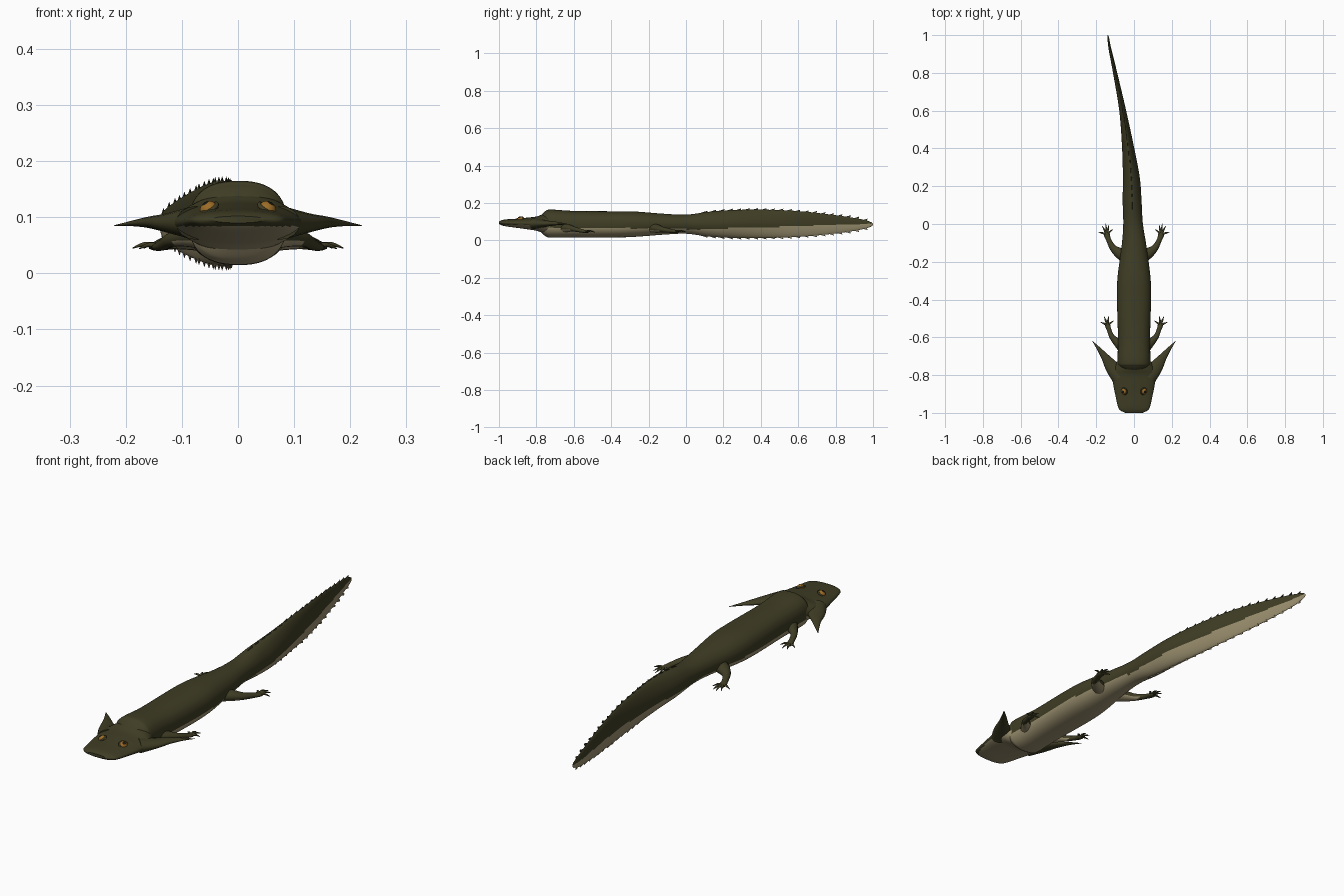
import bpy, bmesh, math
from mathutils import Vector

old = bpy.data.objects.get("Cube")
if old:
    bpy.data.objects.remove(old, do_unlink=True)


def material(name, r, g, b):
    m = bpy.data.materials.new(name)
    m.use_nodes = True
    m.diffuse_color = (r, g, b, 1)
    bsdf = m.node_tree.nodes["Principled BSDF"]
    bsdf.inputs["Base Color"].default_value = (r, g, b, 1)
    bsdf.inputs["Roughness"].default_value = 0.7
    return m


OLIVE = material("olive skin", 0.05, 0.047, 0.018)
CREAM = material("cream belly", 0.33, 0.28, 0.16)
AMBER = material("amber eye", 0.33, 0.15, 0.02)
BLACK = material("dark pupil", 0.01, 0.009, 0.006)


def finish(bm, name, mats, rule=None):
    """Turn a bmesh into a shaded object; rule(face) gives the material slot."""
    bmesh.ops.recalc_face_normals(bm, faces=bm.faces)
    bm.normal_update()
    if rule:
        for f in bm.faces:
            f.material_index = rule(f)
    me = bpy.data.meshes.new(name)
    bm.to_mesh(me)
    bm.free()
    for m in mats:
        me.materials.append(m)
    ob = bpy.data.objects.new(name, me)
    bpy.context.collection.objects.link(ob)
    bpy.ops.object.select_all(action="DESELECT")
    ob.select_set(True)
    bpy.context.view_layer.objects.active = ob
    bpy.ops.object.shade_smooth_by_angle(angle=math.radians(45))
    return ob


def spline(points, steps):
    """Catmull-Rom through rows of numbers."""
    rows = []
    pts = [points[0]] + list(points) + [points[-1]]
    for a, b, c, d in zip(pts, pts[1:], pts[2:], pts[3:]):
        for i in range(steps):
            t = i / steps
            rows.append([0.5 * (2 * q + (r - p) * t + (2 * p - 5 * q + 4 * r - s) * t * t
                                + (3 * q - p - 3 * r + s) * t ** 3)
                         for p, q, r, s in zip(a, b, c, d)])
    rows.append(list(points[-1]))
    return rows


def power(v, p):
    return math.copysign(abs(v) ** p, v)


def tube(bm, points, steps=5, segs=16):
    """Loft through (x, y, z, half width, half height, section exponent)."""
    rows = spline(points, steps)
    rings = []
    for i, (x, y, z, w, h, p) in enumerate(rows):
        a, b = rows[max(i - 1, 0)], rows[min(i + 1, len(rows) - 1)]
        tangent = (Vector(b[:3]) - Vector(a[:3])).normalized()
        side = tangent.cross(Vector((0, 0, 1))).normalized()
        up = side.cross(tangent)
        w, h = max(w, 0.0008), max(h, 0.0008)
        ring = []
        for k in range(segs):
            t = math.tau * k / segs
            ring.append(bm.verts.new(Vector((x, y, z)) + side * w * power(math.cos(t), p)
                                     + up * h * power(math.sin(t), p)))
        rings.append(ring)
    for r, s in zip(rings, rings[1:]):
        for k in range(segs):
            n = (k + 1) % segs
            bm.faces.new((r[k], r[n], s[n], s[k]))
    bm.faces.new(rings[0])
    bm.faces.new(rings[-1])
    return rows


# Body and flattened, curving tail in one loft
body_points = [
    (0, -0.775, 0.09, 0.06, 0.045, 0.85), (0, -0.75, 0.09, 0.083, 0.068, 0.82),
    (0, -0.72, 0.09, 0.087, 0.075, 0.82), (0, -0.6, 0.087, 0.085, 0.071, 0.85),
    (0, -0.4, 0.086, 0.09, 0.07, 0.85), (0, -0.28, 0.087, 0.087, 0.068, 0.9),
    (0, -0.12, 0.087, 0.066, 0.056, 1), (-0.005, 0, 0.087, 0.052, 0.051, 1),
    (-0.01, 0.12, 0.087, 0.05, 0.066, 1.1), (-0.014, 0.24, 0.088, 0.045, 0.074, 1.2),
    (-0.031, 0.4, 0.089, 0.032, 0.076, 1.25), (-0.06, 0.6, 0.088, 0.018, 0.069, 1.2),
    (-0.1, 0.8, 0.086, 0.011, 0.049, 1.1), (-0.128, 0.93, 0.086, 0.007, 0.029, 1),
    (-0.136, 0.985, 0.086, 0.004, 0.014, 1), (-0.138, 1, 0.086, 0.001, 0.003, 1)]


def belly(f):
    c = f.calc_center_median()
    return int(c.z < 0.065 if c.y < 0 else c.z < 0.057 + 0.033 * c.y)


bm = bmesh.new()
body_rows = tube(bm, body_points, 8, 56)
finish(bm, "body_and_tail", [OLIVE, CREAM], belly)

# Saw-tooth ridges above and below the tail
for name, sign, mat in (("upper_tail_ridge", 1, OLIVE), ("lower_tail_ridge", -1, CREAM)):
    bm = bmesh.new()
    for i in range(20):
        y = 0.1 + 0.045 * i
        x, _, z, w, h, _ = min(body_rows, key=lambda r: abs(r[1] - y))
        edge = z + sign * (h - 0.004)
        a, b, c, tip = [bm.verts.new(v) for v in (
            (x, y - 0.024, edge), (x - 0.004, y + 0.012, edge),
            (x + 0.004, y + 0.012, edge), (x, y + 0.016, edge + sign * 0.012))]
        for tri in ((a, b, c), (a, b, tip), (b, c, tip), (c, a, tip)):
            bm.faces.new(tri)
    finish(bm, name, [mat])

# Broad flat head with a pale chin
bm = bmesh.new()
tube(bm, [(0, -1, 0.096, 0.045, 0.006, 0.9), (0, -0.985, 0.095, 0.075, 0.014, 0.9),
          (0, -0.96, 0.094, 0.087, 0.019, 0.95), (0, -0.9, 0.092, 0.1, 0.025, 1),
          (0, -0.85, 0.091, 0.11, 0.031, 1), (0, -0.8, 0.09, 0.117, 0.038, 1),
          (0, -0.765, 0.09, 0.108, 0.05, 1), (0, -0.72, 0.09, 0.085, 0.06, 1)], 6, 48)
finish(bm, "head", [OLIVE, CREAM], lambda f: int(f.calc_center_median().z < 0.084))


def limb(bm, points, s):
    tube(bm, [(s * x, y, z, w, h, 1) for x, y, z, w, h in points])


def pale_underside(f):
    c = f.calc_center_median()
    return int(f.normal.z < -0.45 and abs(c.x) < 0.115)


for label, s in (("left", 1), ("right", -1)):
    # Swept-back cheek horn
    bm = bmesh.new()
    limb(bm, [(0.075, -0.81, 0.09, 0.045, 0.03), (0.118, -0.755, 0.09, 0.036, 0.018),
              (0.153, -0.705, 0.091, 0.021, 0.011), (0.187, -0.66, 0.089, 0.01, 0.005),
              (0.22, -0.62, 0.085, 0.001, 0.001)], s)
    finish(bm, label + "_cheek_horn", [OLIVE])

    # Legs with splayed digits
    legs = (
        ("front", [(0.06, -0.65, 0.068, 0.032, 0.026), (0.09, -0.625, 0.066, 0.022, 0.019),
                   (0.118, -0.595, 0.06, 0.014, 0.013), (0.132, -0.56, 0.052, 0.012, 0.01),
                   (0.14, -0.535, 0.047, 0.014, 0.007), (0.143, -0.523, 0.046, 0.008, 0.005)],
         [(0.108, -0.512), (0.134, -0.487), (0.158, -0.49), (0.176, -0.52)]),
        ("hind", [(0.04, -0.175, 0.066, 0.036, 0.028), (0.08, -0.152, 0.063, 0.028, 0.022),
                  (0.112, -0.125, 0.058, 0.018, 0.015), (0.134, -0.085, 0.052, 0.013, 0.011),
                  (0.144, -0.055, 0.048, 0.016, 0.008), (0.148, -0.04, 0.047, 0.009, 0.005)],
         [(0.112, -0.028), (0.132, -0.004), (0.15, 0.002), (0.168, -0.01), (0.188, -0.042)]))
    for kind, points, tips in legs:
        bm = bmesh.new()
        limb(bm, points, s)
        px, py, pz = points[-2][:3]
        for tx, ty in tips:
            limb(bm, [(px, py, pz, 0.006, 0.005),
                      ((px + tx) / 2, (py + ty) / 2, pz + 0.004, 0.005, 0.004),
                      (tx, ty, pz - 0.003, 0.001, 0.001)], s)
        finish(bm, f"{label}_{kind}_leg", [OLIVE, CREAM], pale_underside)

    # Bulging eye with a pupil cap, set in a skin rim
    centre = Vector((s * 0.051, -0.885, 0.112))
    gaze = Vector((s * 0.5, -0.25, 0.83)).normalized()
    bm = bmesh.new()
    bmesh.ops.create_uvsphere(bm, u_segments=20, v_segments=14, radius=0.017)
    turn = Vector((0, 0, 1)).rotation_difference(gaze)
    for v in bm.verts:
        v.co = centre + turn @ v.co
    finish(bm, label + "_eye", [AMBER, BLACK],
           lambda f: int((f.calc_center_median() - centre).normalized().dot(gaze) > 0.92))
    bpy.ops.mesh.primitive_torus_add(major_segments=24, minor_segments=8,
                                     major_radius=0.017, minor_radius=0.004,
                                     location=centre + gaze * 0.003)
    rim = bpy.context.object
    rim.name = label + "_eye_rim"
    rim.rotation_euler = turn.to_euler()
    rim.data.materials.append(OLIVE)
    bpy.ops.object.shade_smooth_by_angle(angle=math.radians(60))
